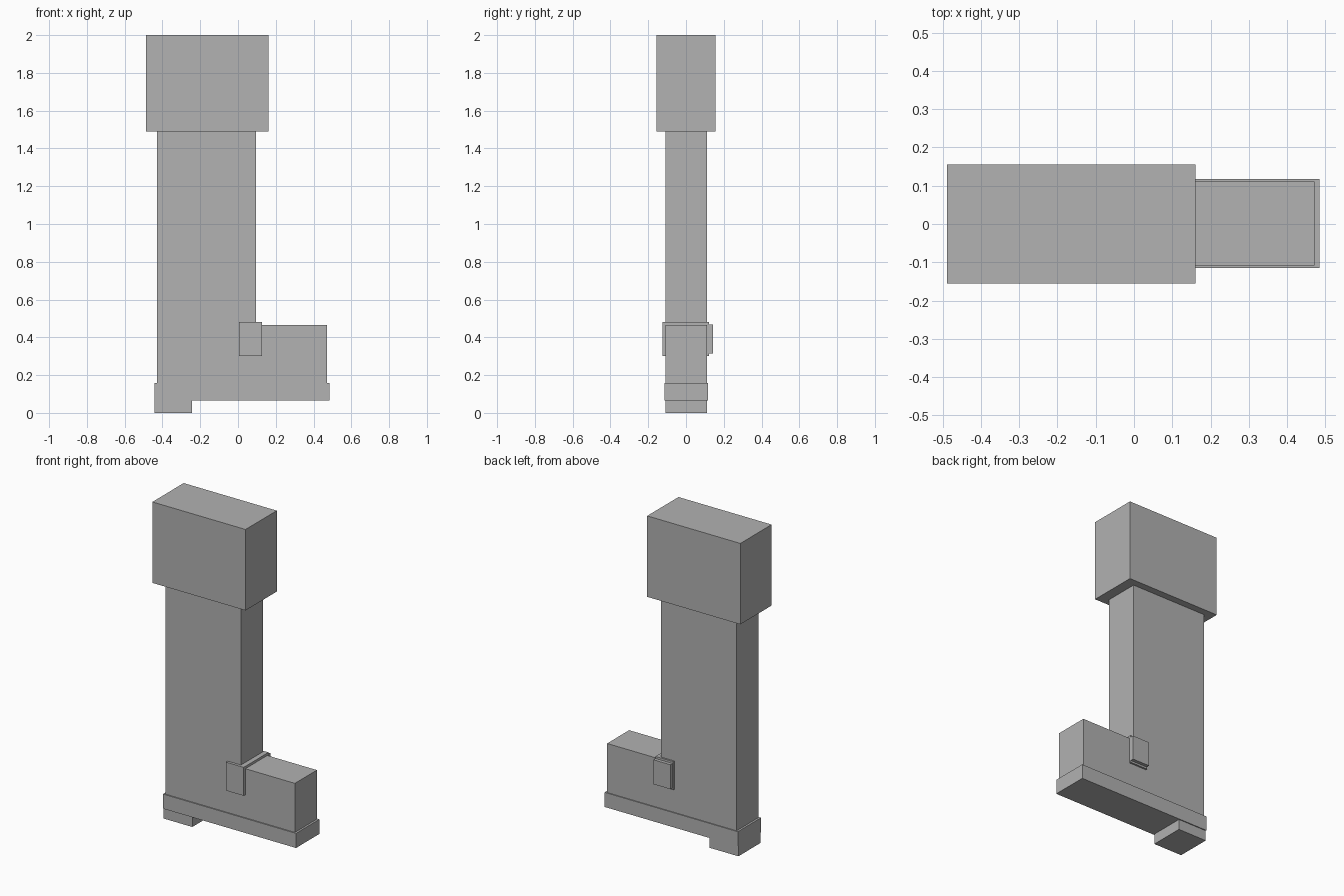
import bpy
import bmesh

if "Cube" in bpy.data.objects:
    bpy.data.objects.remove(bpy.data.objects["Cube"])

grey = bpy.data.materials.new("plain grey")
grey.diffuse_color = (0.445, 0.445, 0.445, 1)
grey.use_nodes = True
grey.node_tree.nodes["Principled BSDF"].inputs["Base Color"].default_value = grey.diffuse_color


def extrude_profile(name, points, y0, y1):
    """Extrude an x-z outline from y0 to y1."""
    bm = bmesh.new()
    face = bm.faces.new([bm.verts.new((x, y0, z)) for x, z in points])
    out = bmesh.ops.extrude_face_region(bm, geom=[face])
    verts = [v for v in out["geom"] if isinstance(v, bmesh.types.BMVert)]
    bmesh.ops.translate(bm, verts=verts, vec=(0, y1 - y0, 0))
    bmesh.ops.recalc_face_normals(bm, faces=bm.faces)
    mesh = bpy.data.meshes.new(name)
    bm.to_mesh(mesh)
    bm.free()
    mesh.materials.append(grey)
    obj = bpy.data.objects.new(name, mesh)
    bpy.context.collection.objects.link(obj)
    return obj


def box(name, x0, x1, y0, y1, z0, z1):
    return extrude_profile(name, [(x0, z0), (x1, z0), (x1, z1), (x0, z1)], y0, y1)


# Boot upper: tall shaft and foot as one L-shaped block
extrude_profile("shaft_and_foot",
                [(-0.43, 0.157), (0.472, 0.157), (0.472, 0.466),
                 (0.096, 0.466), (0.096, 1.49), (-0.43, 1.49)],
                -0.108, 0.111)

# Wide cuff at the top
box("cuff", -0.488, 0.161, -0.155, 0.156, 1.49, 2.0)

# Sole and heel
box("sole", -0.443, 0.485, -0.115, 0.117, 0.065, 0.157)
box("heel", -0.443, -0.243, -0.108, 0.111, 0.0, 0.065)

# Ankle strap with a buckle plate on the back side
box("strap", 0.004, 0.127, -0.125, 0.122, 0.302, 0.481)
box("buckle", 0.008, 0.127, 0.122, 0.143, 0.314, 0.468)
